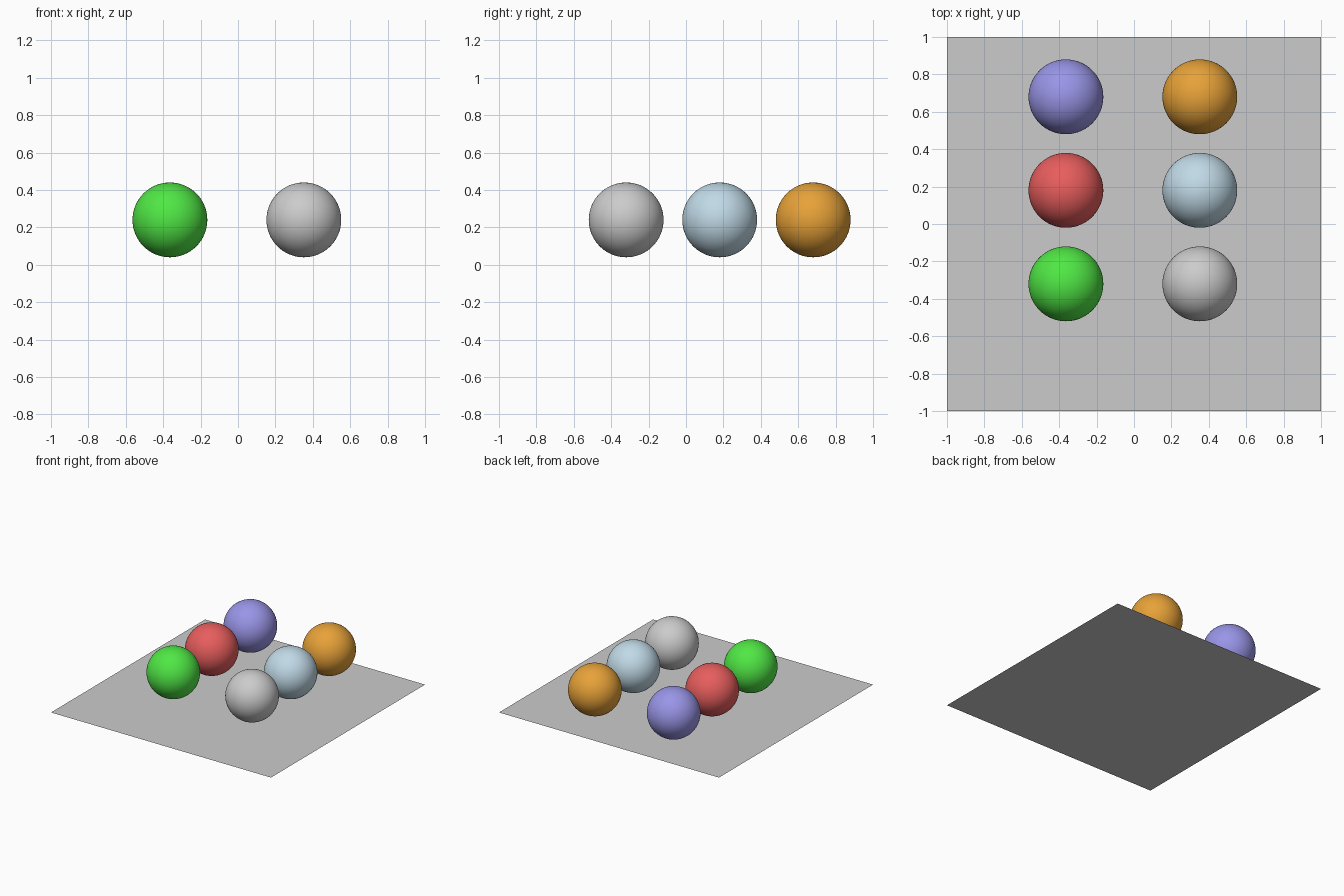
import bpy

if "Cube" in bpy.data.objects:
    bpy.data.objects.remove(bpy.data.objects["Cube"])

RADIUS, HEIGHT = 0.2, 0.24
LEFT, RIGHT = -0.364, 0.352
ROWS = (-0.32, 0.18, 0.68)


def ball(name, x, y, color=None):
    bpy.ops.mesh.primitive_uv_sphere_add(segments=64, ring_count=32, radius=RADIUS,
                                         location=(x, y, HEIGHT))
    obj = bpy.context.object
    obj.name = name
    bpy.ops.object.shade_smooth()
    if color:
        mat = bpy.data.materials.new(name + "_color")
        mat.diffuse_color = (*color, 1.0)
        mat.use_nodes = True
        mat.node_tree.nodes["Principled BSDF"].inputs["Base Color"].default_value = mat.diffuse_color
        obj.data.materials.append(mat)


# Flat square floor, a single face
bpy.ops.mesh.primitive_plane_add(size=2.0, location=(0, 0, 0))
bpy.context.object.name = "floor_plane"

# Left column of balls, front to back
left = (("green_ball", (0.08, 0.8, 0.06)),
        ("red_ball", (0.8, 0.11, 0.11)),
        ("violet_ball", (0.32, 0.3, 0.8)))
# Right column of balls, front to back
right = (("grey_ball", None),
         ("pale_blue_ball", (0.53, 0.7, 0.8)),
         ("orange_ball", (0.8, 0.36, 0.04)))

for x, column in ((LEFT, left), (RIGHT, right)):
    for y, (name, color) in zip(ROWS, column):
        ball(name, x, y, color)
